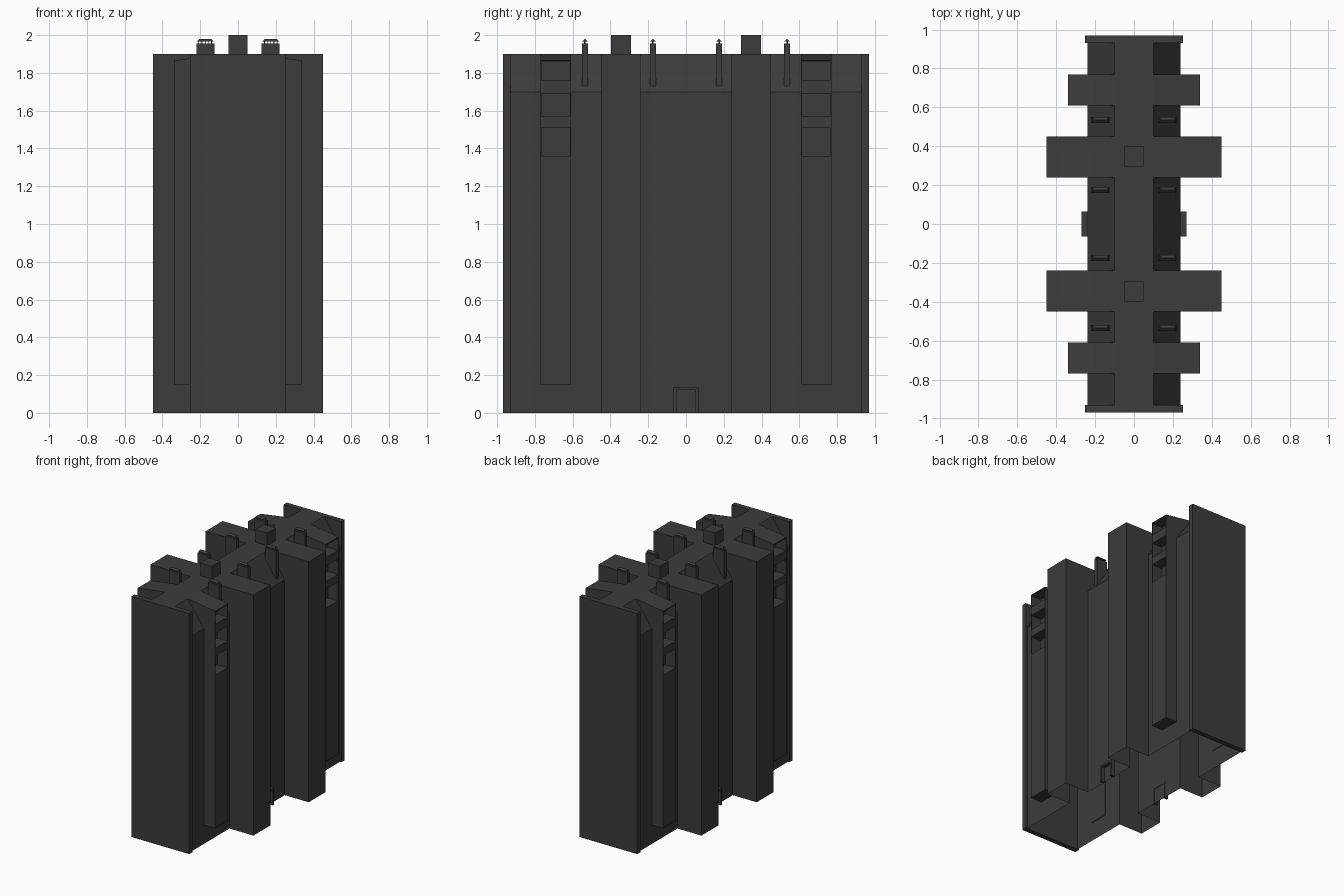
import bpy, bmesh

if "Cube" in bpy.data.objects:
    bpy.data.objects.remove(bpy.data.objects["Cube"])

charcoal = bpy.data.materials.new("charcoal")
charcoal.diffuse_color = (0.045, 0.045, 0.045, 1)
charcoal.use_nodes = True
charcoal.node_tree.nodes["Principled BSDF"].inputs["Base Color"].default_value = charcoal.diffuse_color


def finish(name, bm):
    bmesh.ops.remove_doubles(bm, verts=bm.verts, dist=1e-5)
    bmesh.ops.recalc_face_normals(bm, faces=bm.faces)
    me = bpy.data.meshes.new(name)
    bm.to_mesh(me)
    bm.free()
    me.materials.append(charcoal)
    ob = bpy.data.objects.new(name, me)
    bpy.context.collection.objects.link(ob)
    return ob


def face(bm, pts):
    bm.faces.new([bm.verts.new(p) for p in pts])


def prism(bm, profile, y0, y1):
    """Closed x-z profile extruded along y."""
    a = [(x, y0, z) for x, z in profile]
    b = [(x, y1, z) for x, z in profile]
    face(bm, a)
    face(bm, b)
    for i in range(len(a)):
        j = (i + 1) % len(a)
        face(bm, [a[i], a[j], b[j], b[i]])


def box(bm, x0, x1, y0, y1, z0, z1):
    prism(bm, [(x0, z0), (x1, z0), (x1, z1), (x0, z1)], y0, y1)


# main shell: sloped-roof core with four full-height wings, open underneath
NARROW = [(0.24, 0), (0.24, 1.7), (0.1, 1.9), (-0.1, 1.9), (-0.24, 1.7), (-0.24, 0)]
WIDE = [(0.45, 0), (0.45, 1.9), (0.1, 1.9), (-0.1, 1.9), (-0.45, 1.9), (-0.45, 0)]
STATIONS = [-0.935, -0.45, -0.24, 0.24, 0.45, 0.935]
bm = bmesh.new()
for i in range(5):
    y0, y1 = STATIONS[i], STATIONS[i + 1]
    prof = WIDE if i % 2 else NARROW
    for p, q in zip(prof, prof[1:]):
        face(bm, [(p[0], y0, p[1]), (q[0], y0, q[1]), (q[0], y1, q[1]), (p[0], y1, p[1])])
for y in STATIONS[1:-1]:
    for s in (1, -1):
        step = [(0.24, 0), (0.45, 0), (0.45, 1.9), (0.1, 1.9), (0.24, 1.7)]
        face(bm, [(s * x, y, z) for x, z in step])
finish("tower_shell", bm)

# end slabs
for name, y in (("front_slab", -0.95), ("back_slab", 0.95)):
    bm = bmesh.new()
    box(bm, -0.253, 0.253, y - 0.02, y + 0.02, 0, 1.9)
    finish(name, bm)

# rooftop machine rooms
for name, y in (("front_roof_room", -0.345), ("back_roof_room", 0.345)):
    bm = bmesh.new()
    box(bm, -0.05, 0.05, y - 0.053, y + 0.053, 1.9, 2.0)
    finish(name, bm)


def balcony_bay(bm, yc):
    y0, y1 = yc - 0.08, yc + 0.08
    # back wall and thin side walls
    prism(bm, [(0.235, 0.15), (0.25, 0.15), (0.25, 1.878), (0.1, 1.9), (0.235, 1.7)], y0, y1)
    for a in (y0, y1 - 0.005):
        prism(bm, [(0.25, 0.15), (0.34, 0.15), (0.34, 1.865), (0.25, 1.878)], a, a + 0.005)
    # solid lower part and the balcony fronts between openings
    for z0, z1 in ((0.15, 1.36), (1.51, 1.57), (1.69, 1.76)):
        box(bm, 0.25, 0.34, y0 + 0.005, y1 - 0.005, z0, z1)
    # roof
    prism(bm, [(0.25, 1.857), (0.34, 1.857), (0.34, 1.865), (0.25, 1.878)], y0 + 0.005, y1 - 0.005)


def chimney(bm, yc):
    box(bm, 0.125, 0.22, yc - 0.015, yc + 0.015, 1.73, 1.955)
    # posts
    for k in range(5):
        x = 0.138 + k * 0.017
        box(bm, x, x + 0.004, yc - 0.004, yc + 0.004, 1.955, 1.968)
    # hipped cap
    base = [(0.128, yc - 0.015, 1.967), (0.217, yc - 0.015, 1.967),
            (0.217, yc + 0.015, 1.967), (0.128, yc + 0.015, 1.967)]
    r0, r1 = (0.141, yc, 1.98), (0.204, yc, 1.98)
    face(bm, base)
    face(bm, [base[0], base[1], r1, r0])
    face(bm, [base[2], base[3], r0, r1])
    face(bm, [base[1], base[2], r1])
    face(bm, [base[3], base[0], r0])


def portal(bm, yc):
    # door surround
    for s in (-1, 1):
        a, b = sorted((s * 0.05, s * 0.065))
        box(bm, 0.235, 0.27, a, b, 0, 0.12)
    box(bm, 0.235, 0.27, -0.065, 0.065, 0.12, 0.135)


def mirrored(name, builder, y):
    bm = bmesh.new()
    builder(bm, y)
    ob = finish(name, bm)
    mod = ob.modifiers.new("mirror", 'MIRROR')
    mod.use_axis = (True, False, False)
    mod.use_mirror_merge = False


for y in (-0.69, 0.69):
    mirrored("balcony_bays", balcony_bay, y)
for y in (-0.535, -0.175, 0.175, 0.535):
    mirrored("chimneys", chimney, y)
mirrored("entrance_portals", portal, 0)
